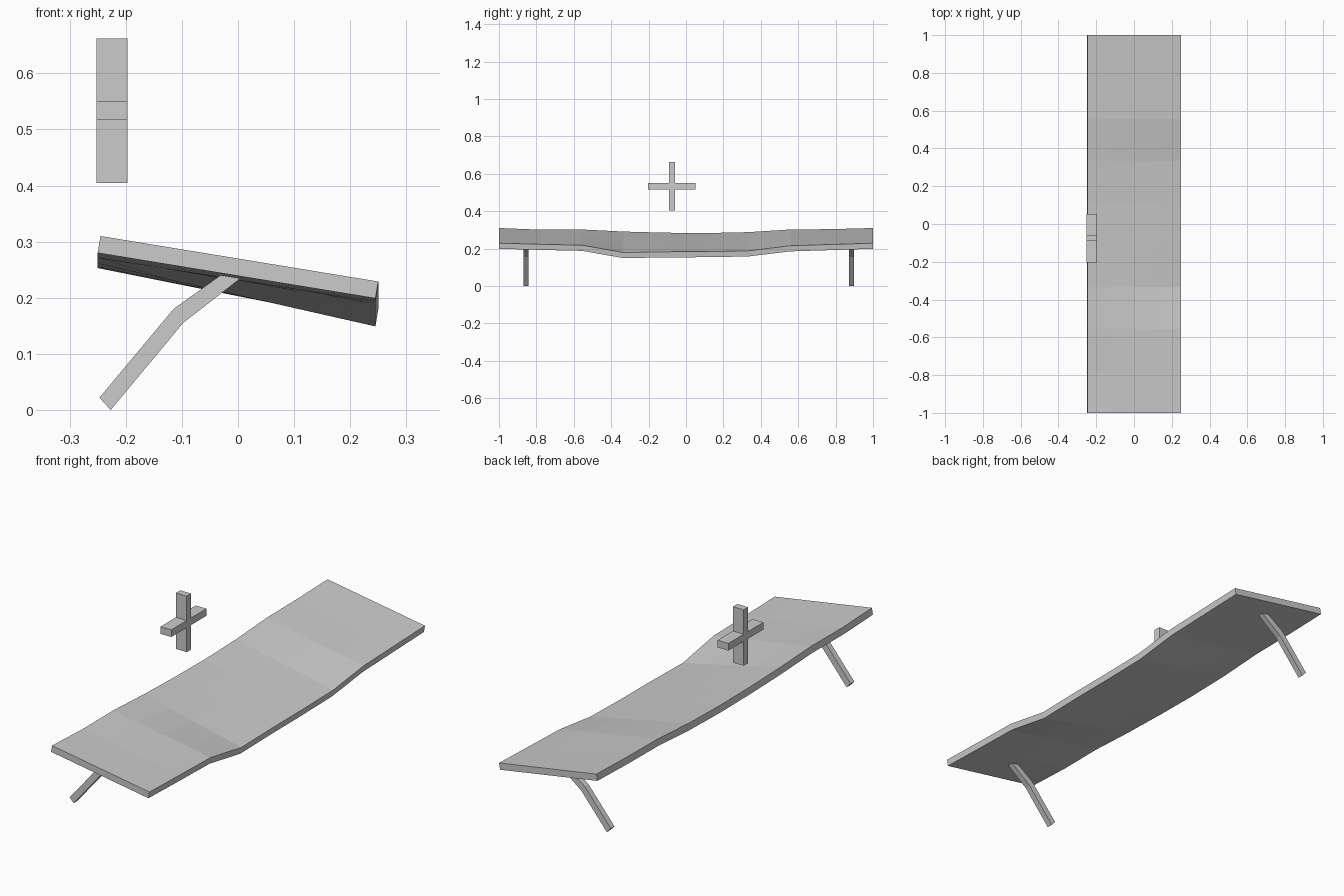
import bpy, bmesh
from mathutils import Vector

if "Cube" in bpy.data.objects:
    bpy.data.objects.remove(bpy.data.objects["Cube"])


def finish(bm, name):
    bmesh.ops.recalc_face_normals(bm, faces=bm.faces)
    mesh = bpy.data.meshes.new(name)
    bm.to_mesh(mesh)
    bm.free()
    obj = bpy.data.objects.new(name, mesh)
    bpy.context.collection.objects.link(obj)
    return obj


def extrude_all(bm, offset):
    ext = bmesh.ops.extrude_face_region(bm, geom=bm.faces[:], use_keep_orig=True)
    verts = [g for g in ext["geom"] if isinstance(g, bmesh.types.BMVert)]
    bmesh.ops.translate(bm, verts=verts, vec=Vector(offset))


def profile_solid(name, points, offset):
    bm = bmesh.new()
    bm.faces.new([bm.verts.new(p) for p in points])
    extrude_all(bm, offset)
    return finish(bm, name)


# Tilted plank: sag along its length, deeper on the low edge
high_sag = [0, .009, .008, .019, .025, .027, .022, .008, .006, 0]
low_sag = [0, .006, .011, .050, .046, .045, .041, .014, .007, 0]
bm = bmesh.new()
rows = []
for i, (hs, ls) in enumerate(zip(high_sag, low_sag)):
    row = []
    for j in range(5):
        t = j / 4
        z = 0.31 - 0.081 * t - (hs + (ls - hs) * t)
        row.append(bm.verts.new((-0.245 + 0.495 * t, -1 + 2 * i / 9, z)))
    rows.append(row)
for a, b in zip(rows, rows[1:]):
    for j in range(4):
        bm.faces.new((a[j], a[j + 1], b[j + 1], b[j]))
extrude_all(bm, (-0.005, 0, -0.03))
finish(bm, "plank")

# Two bent legs
leg = [(-.247, .022), (-.227, .002), (-.127, .12), (-.098, .155),
       (.005, .235), (-.03, .241), (-.115, .18)]
for name, y in (("front_leg", -0.869), ("back_leg", 0.872)):
    low = 0.002
    profile_solid(name, [(x, y, z - low if z < .01 else z) for x, z in leg], (0, 0.027, 0))

# Floating cross-shaped handle
y0, y1, y2, y3 = -.203, -.091, -.059, .052
z0, z1, z2, z3 = .405, .517, .55, .662
cross = [(y1, z0), (y2, z0), (y2, z1), (y3, z1), (y3, z2), (y2, z2),
         (y2, z3), (y1, z3), (y1, z2), (y0, z2), (y0, z1), (y1, z1)]
profile_solid("cross", [(-.252, y, z) for y, z in cross], (.055, 0, 0))
